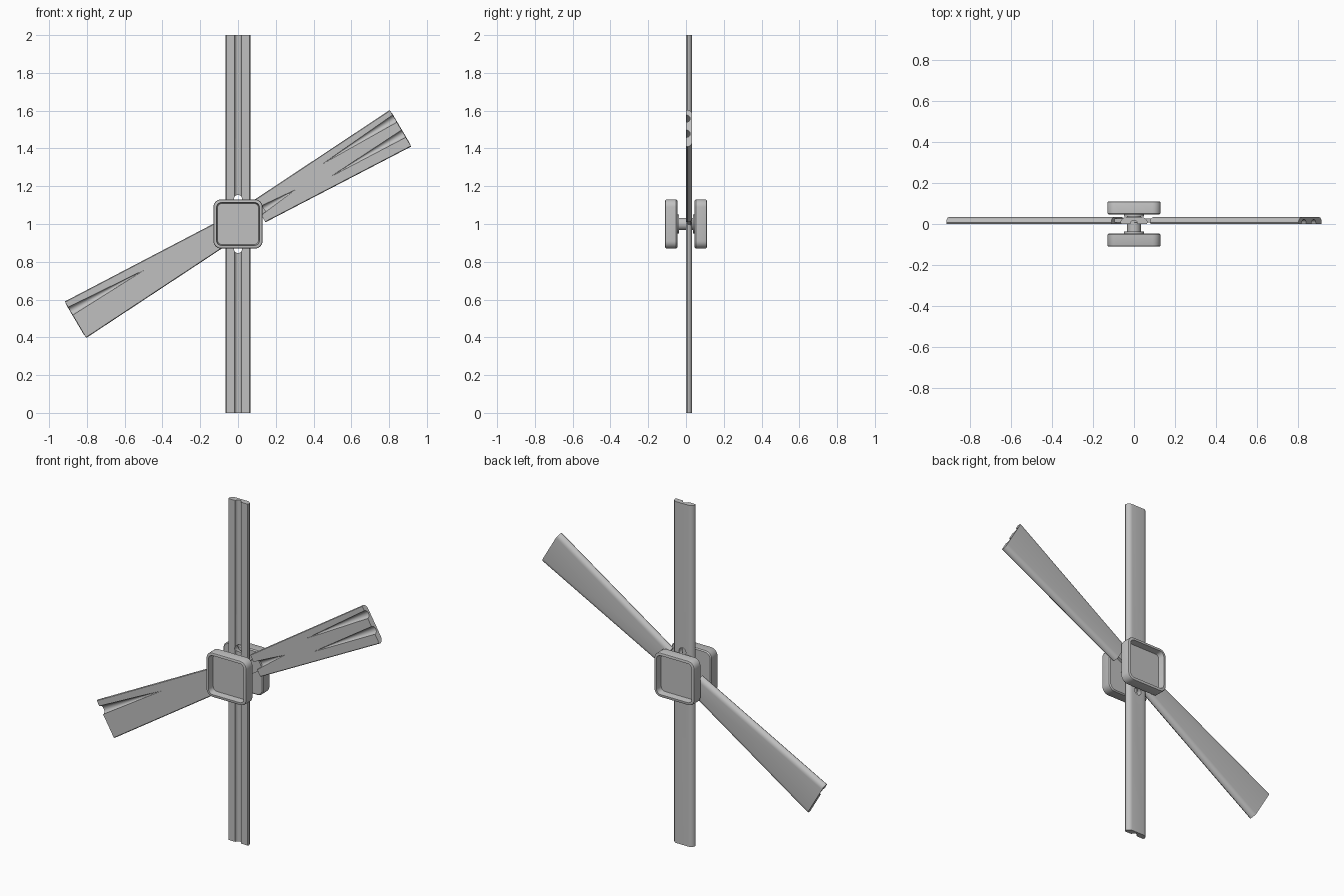
import bpy, bmesh, math
from mathutils import Vector, Matrix

if "Cube" in bpy.data.objects:
    bpy.data.objects.remove(bpy.data.objects["Cube"])

grey = bpy.data.materials.new("plain grey")
grey.diffuse_color = (0.53, 0.53, 0.53, 1)
grey.use_nodes = True
grey.node_tree.nodes["Principled BSDF"].inputs["Base Color"].default_value = grey.diffuse_color
CENTRE = Vector((0, 0, 1))


def finish(name, bm, smooth=True):
    bmesh.ops.recalc_face_normals(bm, faces=bm.faces[:])
    me = bpy.data.meshes.new(name)
    bm.to_mesh(me)
    bm.free()
    me.materials.append(grey)
    ob = bpy.data.objects.new(name, me)
    bpy.context.collection.objects.link(ob)
    bpy.ops.object.select_all(action='DESELECT')
    ob.select_set(True)
    bpy.context.view_layer.objects.active = ob
    if smooth:
        bpy.ops.object.shade_smooth_by_angle(angle=math.radians(35))
    return ob


def loft(bm, rings):
    loops = [[bm.verts.new(p) for p in ring] for ring in rings]
    n = len(loops[0])
    for a, b in zip(loops, loops[1:]):
        for i in range(n):
            j = (i + 1) % n
            bm.faces.new((a[i], a[j], b[j], b[i]))
    bm.faces.new(loops[0])
    bm.faces.new(loops[-1])


def rod(bm, p, q, r1, r2, seg=24):
    p, q = Vector(p), Vector(q)
    rot = (q - p).to_track_quat('Z', 'Y').to_matrix().to_4x4()
    bmesh.ops.create_cone(bm, cap_ends=True, segments=seg, radius1=r1, radius2=r2,
                          depth=(q - p).length,
                          matrix=Matrix.Translation((p + q) / 2) @ rot)


def place(u, v, y, a):
    # blade coordinates (along, across, depth) to world
    c, s = math.cos(a), math.sin(a)
    return Vector((u * c - v * s, y, 1 + u * s + v * c))


def section(h):
    # flat front, rounded back edges
    arc = [(h - 0.028 + 0.028 * math.cos(t), 0.007 + 0.026 * math.sin(t))
           for t in (math.pi / 2 * k / 6 for k in range(7))]
    half = [(h - 0.004, 0.0)] + arc
    return half + [(-v, y) for v, y in reversed(half)]


def blade(name, angle, h0, h1, u0, u1, round_end, grooves, holes=()):
    bm = bmesh.new()
    rings = []
    for u, h in ((u0, h0), (u1, h1)):
        ring = []
        for v, y in section(h):
            uu = math.sqrt(1.008 - v * v) if round_end and u == u1 else u
            ring.append(place(uu, v, y, angle))
        rings.append(ring)
    loft(bm, rings)
    ob = finish(name, bm, False)
    # cut grooves (u, v, radius at both ends) and pin holes
    cb = bmesh.new()
    for ua, va, ra, ub, vb, rb in grooves:
        rod(cb, place(ua, va, 0, angle), place(ub, vb, 0, angle), ra, rb)
    cutter = finish(name + "_cutter", cb, False)
    cutters = [cutter]
    for u in holes:
        hb = bmesh.new()
        rod(hb, place(u, 0, -0.1, angle), place(u, 0, 0.1, angle), 0.022, 0.022)
        cutters.append(finish(name + "_hole_cutter", hb, False))
    for c in cutters:
        m = ob.modifiers.new("cut", 'BOOLEAN')
        m.object, m.operation, m.solver = c, 'DIFFERENCE', 'EXACT'
        bpy.ops.object.select_all(action='DESELECT')
        ob.select_set(True)
        bpy.context.view_layer.objects.active = ob
        bpy.ops.object.modifier_apply(modifier=m.name)
        bpy.data.objects.remove(c)
    bpy.ops.object.shade_smooth_by_angle(angle=math.radians(35))


# straight upright blade with a full-length channel
blade("upright_blade", math.pi / 2, 0.066, 0.066, -1, 1, False,
      [(-1.1, 0, 0.018, 1.1, 0, 0.018)], holes=(0.132, -0.132))

# two flared slanted blades with tapering grooves
tilt = math.radians(30.5)
hub_groove = (0.10, 0, 0.026, 0.35, 0.002, 0.0005)
blade("right_blade", tilt, 0.066, 0.112, 0.13, 1.0, True,
      [(0.55, 0.047, 0.0005, 1.05, 0.061, 0.025),
       (0.55, -0.033, 0.0005, 1.05, -0.033, 0.025), hub_groove])
blade("left_blade", tilt + math.pi, 0.066, 0.112, 0.09, 1.0, True,
      [(0.545, -0.042, 0.0005, 1.05, -0.054, 0.027)])

# narrow neck joining the slanted blades through the hub
bm = bmesh.new()
loft(bm, [[place(u, v, y, tilt) for v, y in
           ((-0.035, 0.008), (0.035, 0.008), (0.035, 0.026), (-0.035, 0.026))]
          for u in (-0.14, 0.16)])
finish("blade_neck", bm)


# square caps with a recessed outer face
def rounded_square(h, r, y):
    pts = []
    for k in range(4):
        for i in range(7):
            t = math.pi / 2 * (k + i / 6)
            cx = (h - r) * (1 if k in (0, 3) else -1)
            cz = (h - r) * (1 if k < 2 else -1)
            pts.append(CENTRE + Vector((cx + r * math.cos(t), y, cz + r * math.sin(t))))
    return pts


for side, name in ((-1, "front_cap"), (1, "back_cap")):
    bm = bmesh.new()
    prof = [(0.124, 0.034, 0.046), (0.13, 0.04, 0.052), (0.13, 0.04, 0.103),
            (0.128, 0.038, 0.108), (0.123, 0.033, 0.110), (0.114, 0.026, 0.110),
            (0.108, 0.022, 0.075)]
    loft(bm, [rounded_square(h, r, side * y) for h, r, y in prof])
    finish(name, bm)

# axle and its collars
for name, ya, yb, r in (("axle", -0.06, 0.06, 0.033),
                        ("front_collar", -0.055, -0.036, 0.05),
                        ("back_collar", 0.036, 0.055, 0.05)):
    bm = bmesh.new()
    rod(bm, (0, ya, 1), (0, yb, 1), r, r, 32)
    finish(name, bm)
